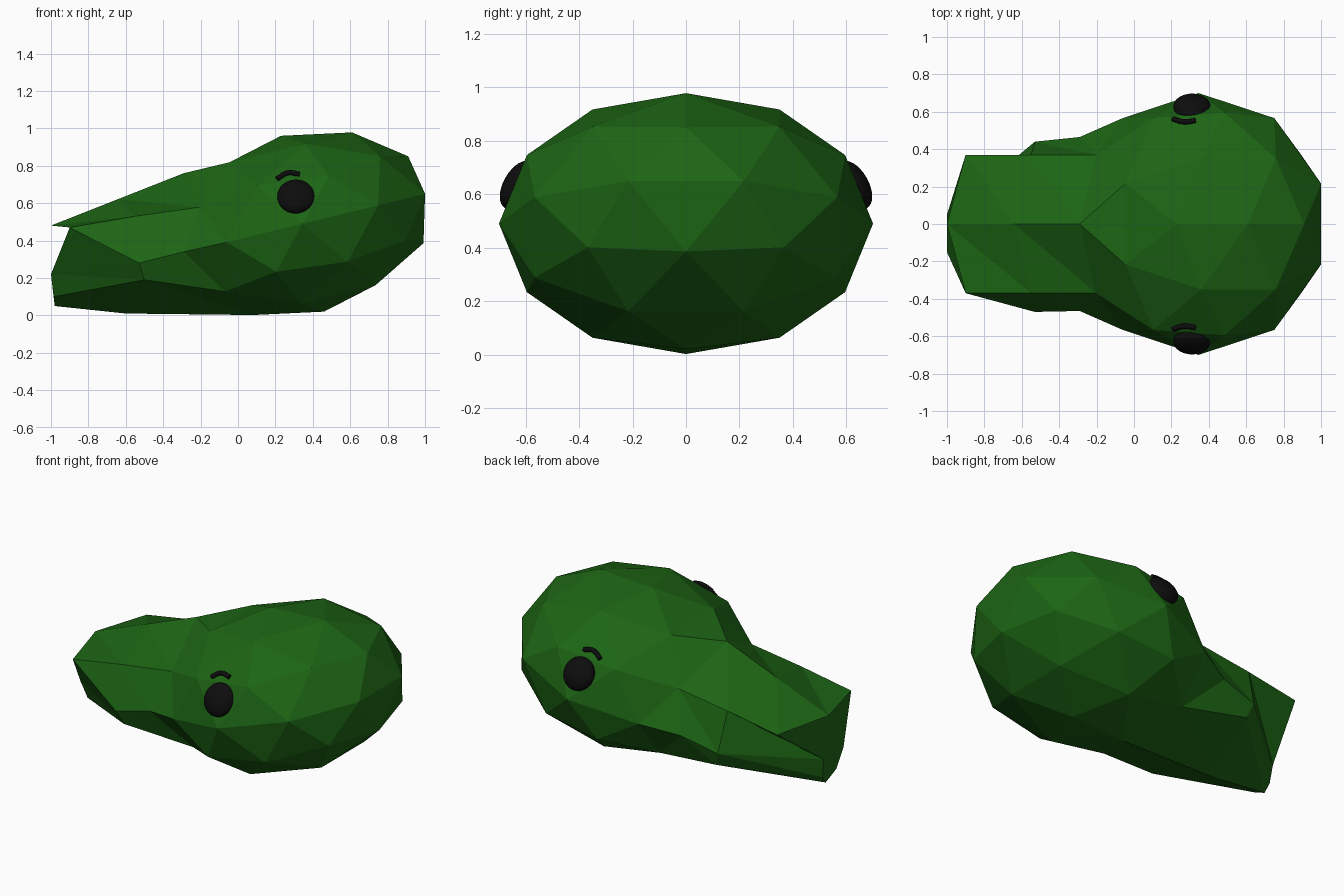
import bpy, bmesh, math
from mathutils import Vector

if "Cube" in bpy.data.objects:
    bpy.data.objects.remove(bpy.data.objects["Cube"])


def material(name, color):
    m = bpy.data.materials.new(name)
    m.diffuse_color = (*color, 1)
    m.use_nodes = True
    m.node_tree.nodes["Principled BSDF"].inputs["Base Color"].default_value = m.diffuse_color
    return m


green = material("dark_green", (0.012, 0.13, 0.007))
black = material("black", (0.004, 0.004, 0.004))

# Head: sheared and flattened icosphere
bm = bmesh.new()
bmesh.ops.create_icosphere(bm, subdivisions=2, radius=1)
for v in bm.verts:
    x, y, z = v.co
    v.co = (0.345 + 0.689 * x - 0.115 * z, 0.7 * y, 0.49 + 0.168 * x + 0.47 * z)


def nearest(p):
    return min(bm.verts, key=lambda v: (v.co - Vector(p)).length)


# Snout root: ring of head vertices, going ridge, +y side, bottom, -y side
ridge = nearest((-0.30, 0, 0.594))
chin = nearest((0.08, 0, 0.002))
inner = nearest((-0.22, 0, 0.13))
sides = {}
for s in (1, -1):
    sides[s] = [nearest((-0.205, 0.368 * s, 0.578)),
                nearest((-0.31, 0.216 * s, 0.33)),
                nearest((-0.069, 0.35 * s, 0.127))]
root = [ridge, *sides[1], chin, *reversed(sides[-1])]
ridge.co = (-0.29, 0, 0.76)
for s in (1, -1):
    sides[s][1].co = (-0.29, 0.465 * s, 0.34)
ring_set = set(root)
bmesh.ops.delete(bm, geom=[f for f in bm.faces if inner in f.verts or set(f.verts) <= ring_set],
                 context='FACES')


# Snout: loft the root ring forward through two sections
def loft(prev, points):
    ring = [bm.verts.new(p) for p in points]
    n = len(ring)
    for i in range(n):
        a, b, c, d = prev[i], prev[(i + 1) % n], ring[(i + 1) % n], ring[i]
        bm.faces.new((a, b, c))
        bm.faces.new((a, c, d))
    return ring


middle = loft(root, [(-0.64, 0, 0.622), (-0.55, 0.37, 0.53), (-0.53, 0.44, 0.28),
                     (-0.50, 0.41, 0.19), (-0.60, 0, 0.01),
                     (-0.50, -0.43, 0.19), (-0.53, -0.47, 0.28), (-0.55, -0.37, 0.53)])
tip = loft(middle, [(-1, 0, 0.48), (-0.9, 0.37, 0.47), (-1, 0.05, 0.22),
                    (-0.985, 0.04, 0.10), (-0.98, 0, 0.05),
                    (-0.985, -0.10, 0.10), (-1, -0.15, 0.22), (-0.9, -0.37, 0.47)])
bm.faces.new(tip)
bmesh.ops.recalc_face_normals(bm, faces=bm.faces)
mesh = bpy.data.meshes.new("head")
bm.to_mesh(mesh)
bm.free()
head = bpy.data.objects.new("head", mesh)
bpy.context.collection.objects.link(head)
mesh.materials.append(green)

for s, side in ((-1, "right"), (1, "left")):
    # Eye: flattened ball tilted to the cheek
    bpy.ops.mesh.primitive_uv_sphere_add(segments=32, ring_count=16, radius=1,
                                         location=(0.31, 0.628 * s, 0.635),
                                         rotation=(math.radians(30) * s, 0, 0))
    eye = bpy.context.object
    eye.name = side + "_eye"
    eye.scale = (0.1, 0.055, 0.1)
    bpy.ops.object.shade_smooth()
    eye.data.materials.append(black)

    # Brow: thin bent tube above the eye
    cu = bpy.data.curves.new(side + "_brow", 'CURVE')
    cu.dimensions = '3D'
    cu.bevel_depth = 0.014
    cu.bevel_resolution = 3
    cu.use_fill_caps = True
    sp = cu.splines.new('BEZIER')
    pts = [(0.208, 0.562, 0.73), (0.265, 0.547, 0.762), (0.33, 0.553, 0.755)]
    sp.bezier_points.add(len(pts) - 1)
    for bp, (x, y, z) in zip(sp.bezier_points, pts):
        bp.co = (x, y * s, z)
        bp.handle_left_type = bp.handle_right_type = 'AUTO'
    brow = bpy.data.objects.new(side + "_brow", cu)
    bpy.context.collection.objects.link(brow)
    cu.materials.append(black)
